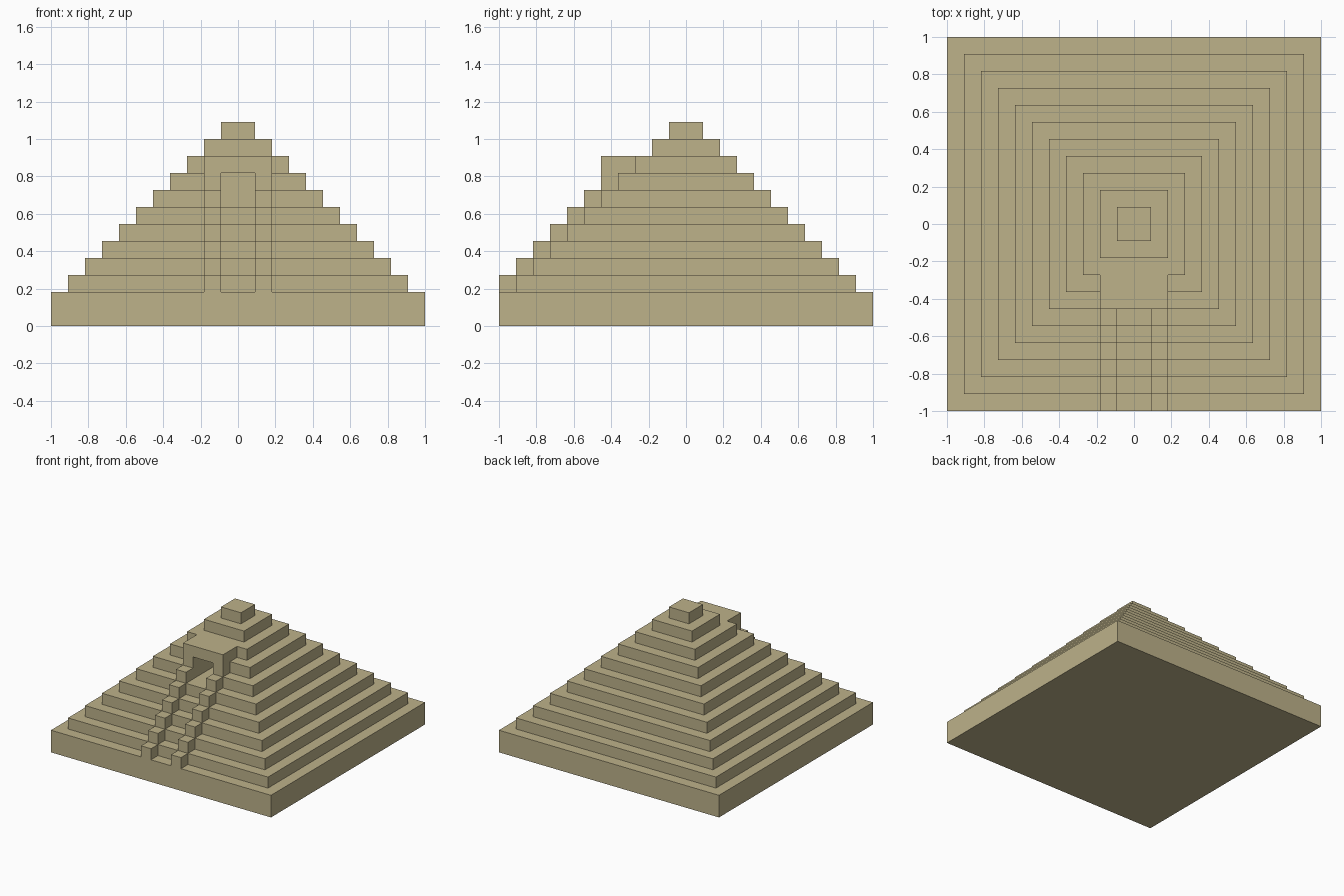
import bpy
import bmesh

cube = bpy.data.objects.get("Cube")
if cube:
    bpy.data.objects.remove(cube, do_unlink=True)

U = 1 / 11      # one block of the building grid
TIERS = 11

stone = bpy.data.materials.new("sandstone")
stone.use_nodes = True
colour = (0.51, 0.445, 0.255, 1)
stone.diffuse_color = colour
stone.node_tree.nodes["Principled BSDF"].inputs["Base Color"].default_value = colour


def add_prism(bm, outline, z0, z1):
    """Extrude a counter-clockwise plan outline, in blocks, from z0 to z1."""
    base = bm.faces.new([bm.verts.new((x * U, y * U, z0 * U)) for x, y in outline])
    top = bmesh.ops.extrude_face_region(bm, geom=[base], use_keep_orig=True)
    verts = [g for g in top["geom"] if isinstance(g, bmesh.types.BMVert)]
    bmesh.ops.translate(bm, verts=verts, vec=(0, 0, (z1 - z0) * U))


def finish(name, bm):
    bmesh.ops.recalc_face_normals(bm, faces=bm.faces[:])
    mesh = bpy.data.meshes.new(name)
    bm.to_mesh(mesh)
    bm.free()
    mesh.materials.append(stone)
    obj = bpy.data.objects.new(name, mesh)
    bpy.context.scene.collection.objects.link(obj)
    return obj


def rectangle(x0, x1, y0, y1):
    return [(x0, y0), (x1, y0), (x1, y1), (x0, y1)]


def tier_outline(half, porch, passage):
    """Square plan, with an optional porch in front and a passage cut into it."""
    right = []                       # front half of the plan, centre to corner
    front = -5 if porch else -half
    if passage:
        right += [(1, -1), (1, front)]
    if porch:
        right += [(2, front), (2, -half)]
    right += [(half, -half), (half, half)]
    return right + [(-x, y) for x, y in reversed(right)]


# Stepped tiers: the doorway and its porch belong to the tiers they cross
for i in range(TIERS):
    half = TIERS - i
    bm = bmesh.new()
    outline = tier_outline(half, porch=half in (3, 4), passage=half in (4, 5))
    add_prism(bm, outline, 0 if i == 0 else i + 1, i + 2)
    finish("base" if i == 0 else f"tier_{i}", bm)

# Stepped side walls of the stairway, mirrored across the middle
bm = bmesh.new()
for k in range(6):
    add_prism(bm, rectangle(1, 2, k - 11, k - 10), k + 2, k + 3)
walls = finish("stair_side_walls", bm)
walls.modifiers.new("mirror", "MIRROR").use_axis[0] = True
walls.modifiers["mirror"].use_mirror_merge = False
